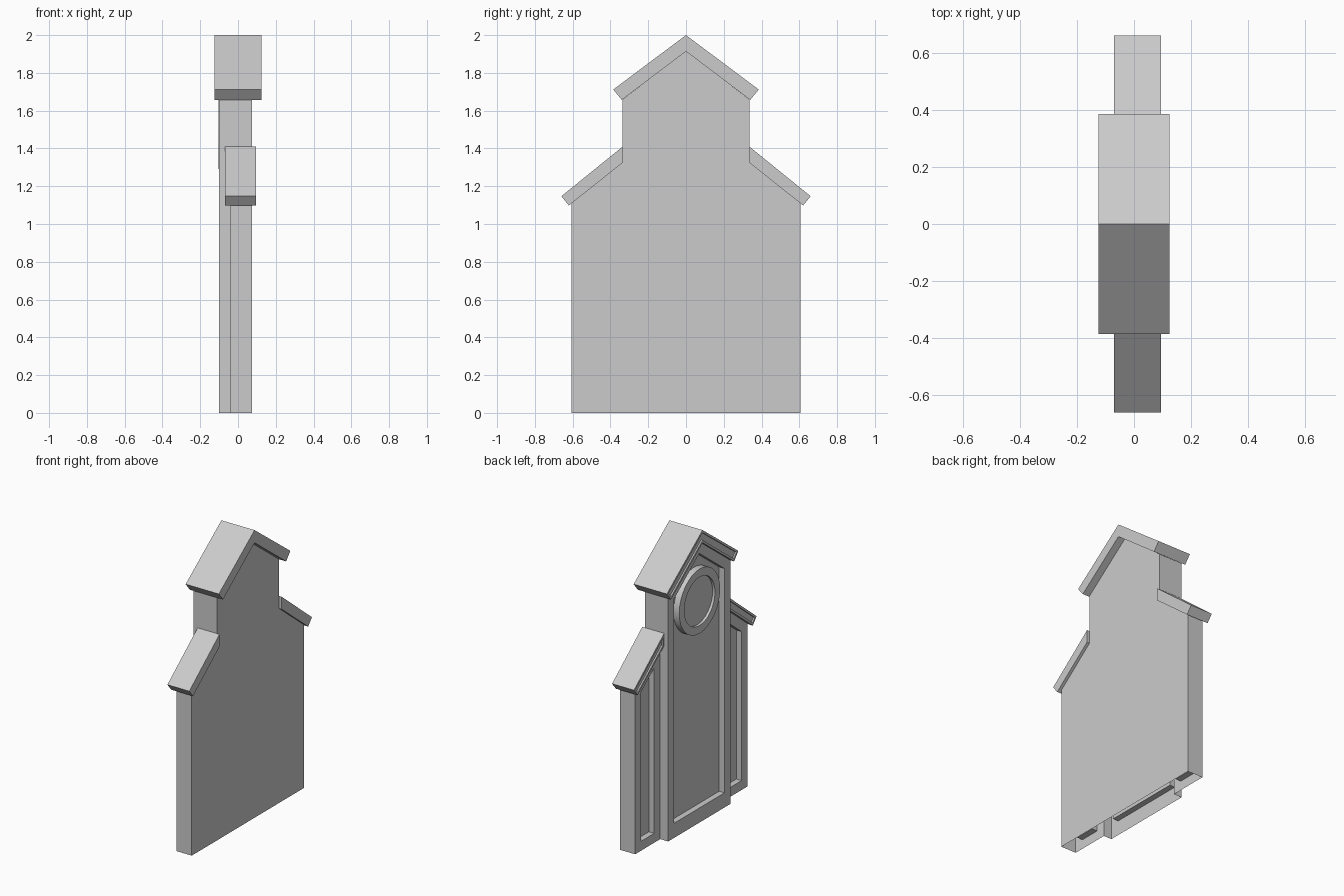
import bpy, bmesh, math
from mathutils import Vector

cube = bpy.data.objects.get("Cube")
if cube:
    bpy.data.objects.remove(cube, do_unlink=True)

grey = bpy.data.materials.new("plain_grey")
grey.use_nodes = True
grey.diffuse_color = (0.6, 0.6, 0.6, 1)
grey.node_tree.nodes["Principled BSDF"].inputs["Base Color"].default_value = (0.6, 0.6, 0.6, 1)

BACK, FRONT, WING = 0.075, -0.10, -0.04   # depths of the facade planes
HALF, OUTER = 0.335, 0.605                # half widths of tower and wings
BORDER, RECESS = 0.064, 0.04              # panel frame


def finish(name, bm):
    bmesh.ops.remove_doubles(bm, verts=bm.verts, dist=0.0005)
    bmesh.ops.recalc_face_normals(bm, faces=bm.faces)
    mesh = bpy.data.meshes.new(name)
    bm.to_mesh(mesh)
    bm.free()
    mesh.materials.append(grey)
    ob = bpy.data.objects.new(name, mesh)
    bpy.context.collection.objects.link(ob)
    return ob


def sheet(bm, points, x):
    """Flat face in the plane x, from (y, z) points."""
    return bm.faces.new([bm.verts.new((x, y, z)) for y, z in points])


def wall(bm, path, x0, x1):
    """Strip of walls along a (y, z) path."""
    for (ya, za), (yb, zb) in zip(path, path[1:]):
        bm.faces.new([bm.verts.new(p) for p in
                      ((x0, ya, za), (x1, ya, za), (x1, yb, zb), (x0, yb, zb))])


def recess(bm, face, border, depth, sill=None):
    """Frame a face and sink its middle."""
    bm.normal_update()
    bmesh.ops.inset_individual(bm, faces=[face], thickness=border, use_even_offset=True)
    if sill:
        for v in sorted(face.verts, key=lambda v: v.co.z)[:2]:
            v.co.z = sill
    out = bmesh.ops.extrude_discrete_faces(bm, faces=[face])
    bmesh.ops.translate(bm, verts=out["faces"][0].verts, vec=Vector((depth, 0, 0)))


def mirrored(points, side):
    return [(y * side, z) for y, z in points]


# Facade shell, open underneath
bm = bmesh.new()
gable = [(HALF, 1.66), (0, 1.915), (-HALF, 1.66)]
tower = [(HALF, 0)] + gable + [(-HALF, 0)]
wing = [(OUTER, 0), (OUTER, 1.11), (HALF, 1.325)]
sheet(bm, wing + gable + mirrored(wing, -1)[::-1], BACK)
recess(bm, sheet(bm, tower, FRONT), BORDER, RECESS, sill=0.10)
wall(bm, [(HALF, 1.325)] + gable + [(-HALF, 1.325)], FRONT, BACK)
for side in (1, -1):
    wall(bm, mirrored([(HALF, 0), (HALF, 1.325)], side), FRONT, WING)
    wall(bm, mirrored(wing, side), WING, BACK)
    recess(bm, sheet(bm, mirrored(wing + [(HALF, 0)], side), WING), BORDER, RECESS)
finish("facade", bm)


# Roofs with a shallow inset in the decorated end
def roof(name, profile, x0, x1):
    bm = bmesh.new()
    end = sheet(bm, profile, x0)
    sheet(bm, profile, x1)
    wall(bm, profile + profile[:1], x0, x1)
    recess(bm, end, 0.014, 0.01)
    finish(name, bm)


slope = [(0.385, 1.712), (0.34, 1.657)]
roof("tower_roof", [(0, 2)] + slope + [(0, 1.914)] + mirrored(slope, -1)[::-1], -0.125, 0.125)
eave = [(HALF, 1.41), (0.66, 1.147), (0.62, 1.098), (HALF, 1.325)]
for label, side in (("back", 1), ("front", -1)):
    roof(label + "_wing_roof", mirrored(eave, side), -0.07, 0.095)

# Round medallion on the tower panel
bm = bmesh.new()
profile = [(-0.06, 0.22), (-0.103, 0.22), (-0.103, 0.165), (-0.085, 0.165), (-0.085, 0)]
verts = [bm.verts.new((x, r, 1.51)) for x, r in profile]
edges = [bm.edges.new(pair) for pair in zip(verts, verts[1:])]
bmesh.ops.spin(bm, geom=verts + edges, cent=(0, 0, 1.51), axis=(1, 0, 0),
               angle=math.tau, steps=32)
ring = finish("medallion", bm)
bpy.ops.object.select_all(action='DESELECT')
ring.select_set(True)
bpy.context.view_layer.objects.active = ring
bpy.ops.object.shade_smooth_by_angle(angle=math.radians(30))
